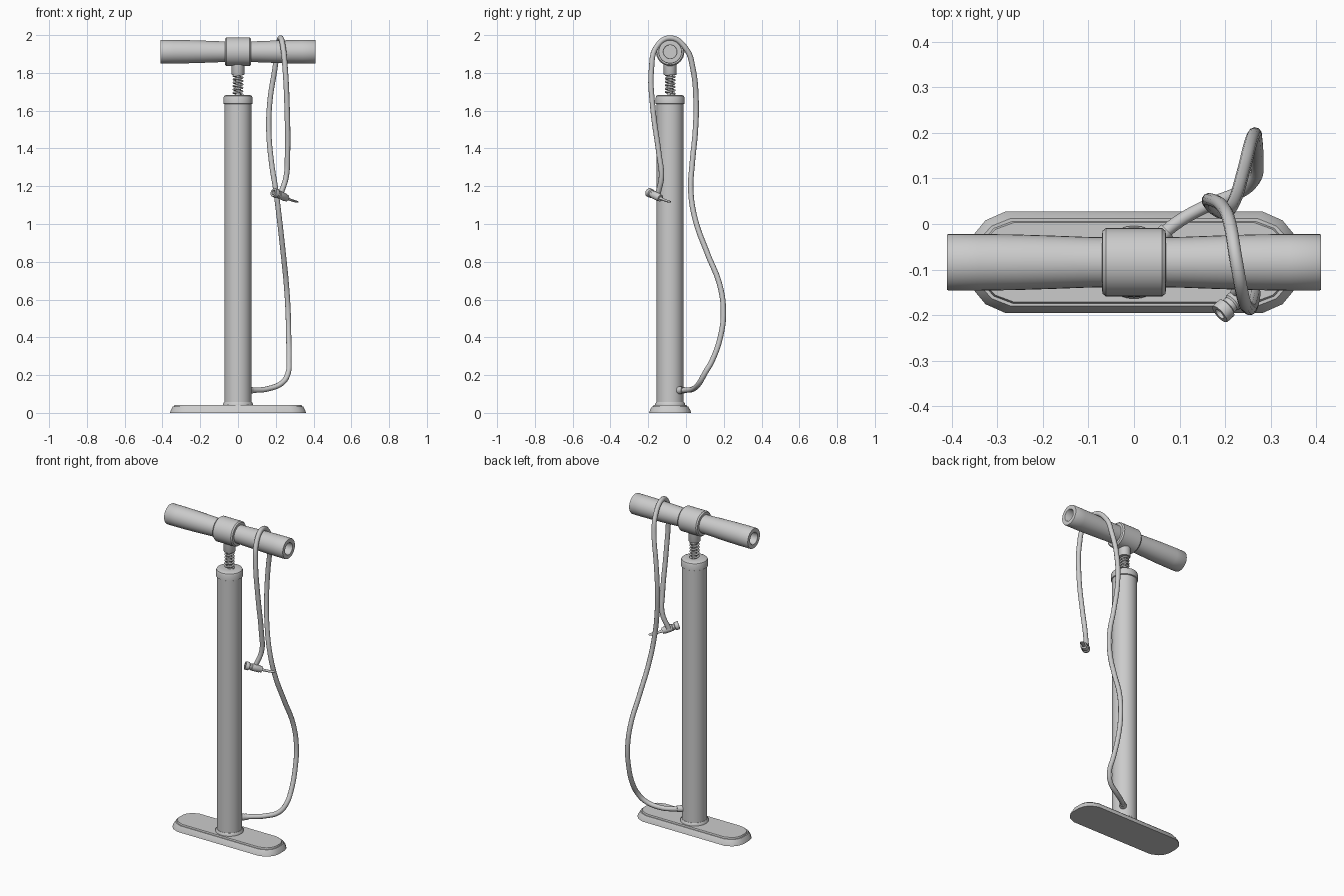
import bpy, bmesh, math
from mathutils import Vector

if "Cube" in bpy.data.objects:
    bpy.data.objects.remove(bpy.data.objects["Cube"])

CY = -0.084          # pump axis in y
HZ = 1.912           # handle height


def finish(name, bm, angle=35):
    bmesh.ops.recalc_face_normals(bm, faces=bm.faces)
    me = bpy.data.meshes.new(name)
    bm.to_mesh(me)
    bm.free()
    ob = bpy.data.objects.new(name, me)
    bpy.context.collection.objects.link(ob)
    smooth(ob, angle)
    return ob


def smooth(ob, angle=35):
    bpy.ops.object.select_all(action='DESELECT')
    ob.select_set(True)
    bpy.context.view_layer.objects.active = ob
    bpy.ops.object.shade_smooth_by_angle(angle=math.radians(angle))


def loft(bm, rings):
    """Skin a stack of equal-length rings and cap both ends."""
    vs = [[bm.verts.new(p) for p in r] for r in rings]
    n = len(vs[0])
    for a, b in zip(vs, vs[1:]):
        for i in range(n):
            j = (i + 1) % n
            bm.faces.new((a[i], a[j], b[j], b[i]))
    bm.faces.new(vs[0][::-1])
    bm.faces.new(vs[-1])


def lathe(name, origin, axis, profile, n=32):
    """Turn (radius, distance along axis) pairs into a solid."""
    q = Vector((0, 0, 1)).rotation_difference(Vector(axis).normalized())
    o = Vector(origin)
    bm = bmesh.new()
    loft(bm, [[o + q @ Vector((r * math.cos(math.tau * i / n), r * math.sin(math.tau * i / n), h))
               for i in range(n)] for r, h in profile])
    return finish(name, bm)


def tube(name, pts, radius, kind='BEZIER', res=6):
    """Round tube swept along points."""
    cu = bpy.data.curves.new(name, 'CURVE')
    cu.dimensions = '3D'
    cu.bevel_depth = radius
    cu.bevel_resolution = 3
    cu.use_fill_caps = True
    cu.resolution_u = res
    sp = cu.splines.new(kind)
    if kind == 'BEZIER':
        sp.bezier_points.add(len(pts) - 1)
        for b, p in zip(sp.bezier_points, pts):
            b.co = p
            b.handle_left_type = b.handle_right_type = 'AUTO'
    else:
        sp.points.add(len(pts) - 1)
        for b, p in zip(sp.points, pts):
            b.co = (*p, 1)
    ob = bpy.data.objects.new(name, cu)
    bpy.context.collection.objects.link(ob)
    bpy.ops.object.select_all(action='DESELECT')
    ob.select_set(True)
    bpy.context.view_layer.objects.active = ob
    bpy.ops.object.convert(target='MESH')
    smooth(bpy.context.object, 50)


# Foot plate: stepped, faceted oval
quad = [(0.36, 0.03), (0.35, 0.063), (0.326, 0.092), (0.283, 0.111)]
outline = quad + [(-x, y) for x, y in quad[::-1]]
outline += [(-x, -y) for x, y in outline]
bm = bmesh.new()
loft(bm, [[(x * (0.36 - d) / 0.36, CY + y * (0.111 - d) / 0.111, z) for x, y in outline]
          for d, z in [(0, 0), (0.004, 0.014), (0.015, 0.034), (0.021, 0.034), (0.024, 0.042)]])
finish("foot_plate", bm, 30)

# Barrel with foot collar and top cap
lathe("foot_collar", (0, CY, 0.038), (0, 0, 1), [(0.08, 0), (0.08, 0.01), (0.073, 0.02)])
lathe("barrel", (0, CY, 0.04), (0, 0, 1), [(0.0715, 0), (0.0715, 1.61)])
lathe("barrel_cap", (0, CY, 1.634), (0, 0, 1),
      [(0.0715, 0), (0.077, 0.003), (0.077, 0.034), (0.073, 0.044), (0.064, 0.049), (0.03, 0.049)])

# Plunger rod and spring
lathe("plunger_rod", (0, CY, 1.67), (0, 0, 1), [(0.014, 0), (0.014, 0.18)], 16)
turns, steps = 6, 16
tube("spring", [(0.023 * math.cos(math.tau * i / steps), CY + 0.023 * math.sin(math.tau * i / steps),
                 1.685 + 0.108 * i / (turns * steps)) for i in range(turns * steps + 1)], 0.0055, 'POLY')

# Handle: neck, hub and two hollow-ended grips
lathe("handle_neck", (0, CY, 1.788), (0, 0, 1), [(0.032, 0), (0.034, 0.004), (0.034, 0.09)])
lathe("handle_hub", (-0.07, CY, HZ), (1, 0, 0),
      [(0.062, 0), (0.069, 0.001), (0.0755, 0.009), (0.0755, 0.131), (0.069, 0.139), (0.062, 0.14)])
for side, s in (("left", -1), ("right", 1)):
    lathe(side + "_grip", (0, CY, HZ), (s, 0, 0),
          [(0.055, 0.06), (0.0555, 0.1), (0.0585, 0.18), (0.061, 0.26), (0.0622, 0.34),
           (0.0622, 0.407), (0.0605, 0.41), (0.037, 0.41), (0.035, 0.407), (0.035, 0.33)])

# Hose outlet at the barrel foot
lathe("hose_outlet", (0.03, CY + 0.028, 0.12), (0.065, 0.064, 0),
      [(0.02, 0), (0.02, 0.04), (0.018, 0.044), (0.018, 0.06)], 16)

# Hose: up behind the barrel, over the right grip and down the front
tube("hose", [(0.05, -0.035, 0.12), (0.09, 0.0, 0.12), (0.16, 0.04, 0.128), (0.235, 0.072, 0.16),
              (0.265, 0.1, 0.21), (0.27, 0.14, 0.28), (0.268, 0.185, 0.415), (0.265, 0.198, 0.54),
              (0.256, 0.178, 0.68), (0.24, 0.115, 0.84), (0.22, 0.05, 1.02), (0.2, 0.025, 1.18),
              (0.178, 0.033, 1.32), (0.163, 0.05, 1.5), (0.17, 0.053, 1.66), (0.195, 0.037, 1.82),
              (0.21, 0.002, 1.925), (0.225, CY, 1.985), (0.238, -0.155, 1.94), (0.25, -0.183, 1.82),
              (0.26, -0.175, 1.61), (0.262, -0.143, 1.37), (0.255, -0.13, 1.25), (0.225, -0.15, 1.155)],
     0.0143)

# Valve head: stepped body with an open mouth
axis = Vector((0.095, 0.085, -0.042)).normalized()
head = Vector((0.188, -0.198, 1.168))
lathe("valve_head", head, axis,
      [(0.011, 0.03), (0.013, 0), (0.023, 0), (0.024, 0.003), (0.024, 0.022), (0.018, 0.026), (0.018, 0.036),
       (0.021, 0.04), (0.021, 0.085), (0.018, 0.09), (0.018, 0.1)], 16)

# Locking lever: flat blade that widens into a paddle
side = axis.cross(Vector((0, 0, 1))).normalized()
up = side.cross(axis)
bm = bmesh.new()
loft(bm, [[head + axis * a + side * (w * math.cos(math.tau * i / 12))
           + up * (h + t * math.sin(math.tau * i / 12)) for i in range(12)]
          for a, w, t, h in [(0.09, 0.012, 0.009, 0), (0.115, 0.009, 0.007, -0.001), (0.135, 0.012, 0.006, 0),
                             (0.155, 0.014, 0.006, 0.002), (0.172, 0.012, 0.005, 0.004), (0.18, 0.005, 0.003, 0.005)]])
finish("lever", bm, 40)
